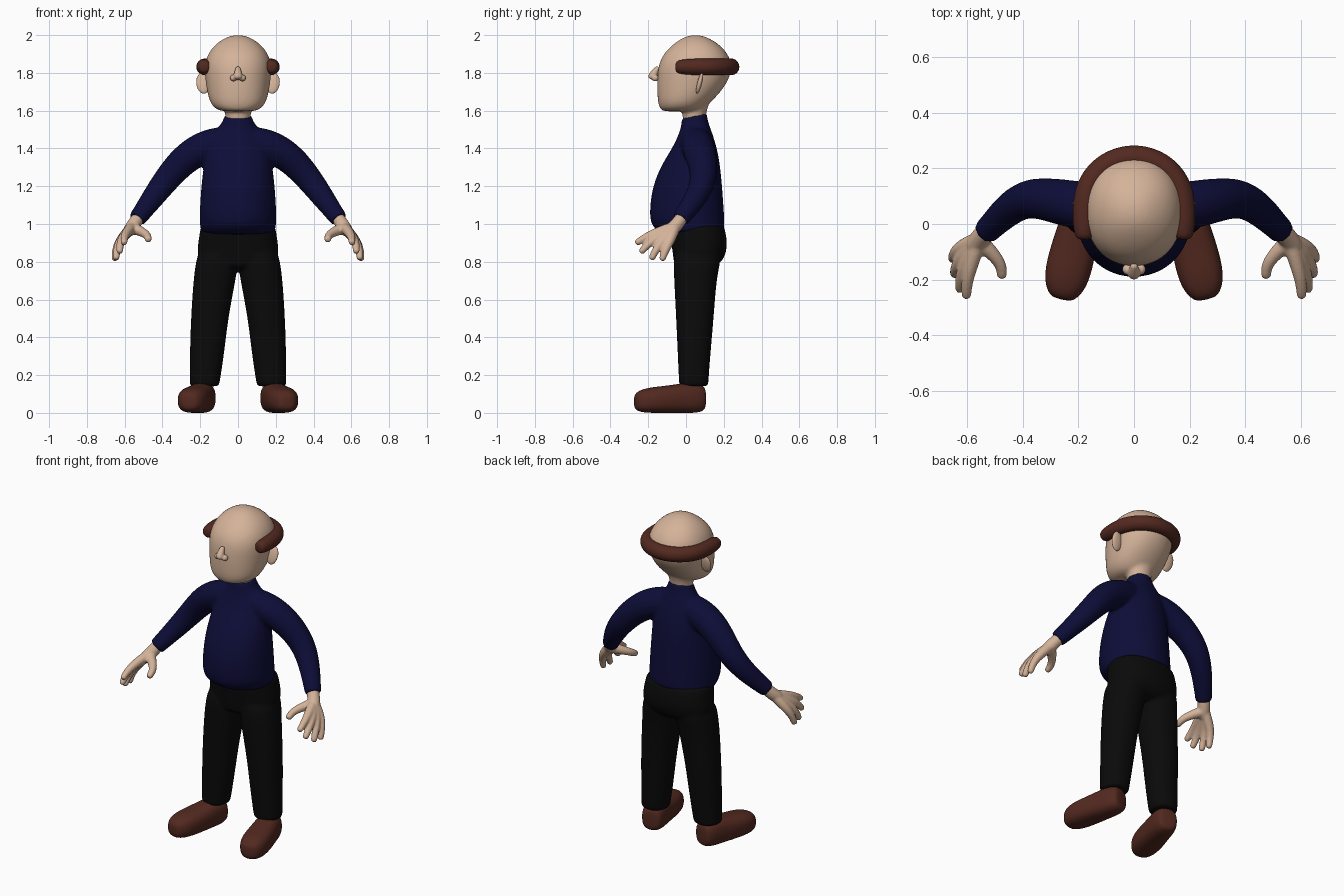
import bpy, bmesh, math
from mathutils import Vector

cube = bpy.data.objects.get("Cube")
if cube:
    bpy.data.objects.remove(cube, do_unlink=True)


def material(name, rgb):
    m = bpy.data.materials.new(name)
    m.use_nodes = True
    m.diffuse_color = (*rgb, 1)
    bsdf = next(n for n in m.node_tree.nodes if n.type == 'BSDF_PRINCIPLED')
    bsdf.inputs["Base Color"].default_value = (*rgb, 1)
    bsdf.inputs["Roughness"].default_value = 0.7
    return m


SKIN = material("skin", (0.66, 0.45, 0.32))
NAVY = material("navy_knit", (0.004, 0.004, 0.04))
BLACK = material("black_cloth", (0.003, 0.003, 0.003))
BROWN = material("brown", (0.085, 0.022, 0.014))
SEGS = 16
GROW = 1.025  # makes up for the shrinking of subdivision


def oval(centre, u, v, power=2):
    """Cross-section spanned by the half-axes u and v."""
    pts = []
    for i in range(SEGS):
        a = math.tau * i / SEGS
        c, s = math.cos(a), math.sin(a)
        c = math.copysign(abs(c) ** (2 / power), c)
        s = math.copysign(abs(s) ** (2 / power), s)
        pts.append(centre + GROW * (u * c + v * s))
    return pts


def loft(bm, rings):
    loops = [[bm.verts.new(p) for p in r] for r in rings]
    faces = [bm.faces.new(loops[0]), bm.faces.new(loops[-1])]
    for a, b in zip(loops, loops[1:]):
        for i in range(SEGS):
            j = (i + 1) % SEGS
            faces.append(bm.faces.new((a[i], a[j], b[j], b[i])))
    bmesh.ops.recalc_face_normals(bm, faces=faces)


def stack(bm, rows, x=0, power=2, tilt=0):
    """Loft of level ovals: height, half width, front y, back y, x offset."""
    rings = []
    for z, rx, front, back, *off in rows:
        mid = Vector((x + (off[0] if off else 0), (front + back) / 2, z))
        rings.append(oval(mid, Vector((rx, 0, 0)),
                          Vector((0, (back - front) / 2, tilt)), power))
    loft(bm, rings)


def tube(bm, path, side=1, flat_end=False):
    """Tapered limb through points given as x, y, z, radius."""
    pts = [Vector((side * x, y, z)) for x, y, z, r in path]
    radii = [p[3] for p in path]
    lead, tail = (pts[0] - pts[1]).normalized(), (pts[-1] - pts[-2]).normalized()
    reach = 0.02 if flat_end else 0.6
    pts = [pts[0] + lead * radii[0] * 0.6] + pts + [pts[-1] + tail * radii[-1] * reach]
    radii = [radii[0] * 0.7] + radii + [radii[-1] * (1 if flat_end else 0.7)]
    rings, u = [], None
    for i, p in enumerate(pts):
        t = (pts[min(i + 1, len(pts) - 1)] - pts[max(i - 1, 0)]).normalized()
        u = t.cross(Vector((0, 1, 0.2))) if u is None else u - t * u.dot(t)
        u.normalize()
        rings.append(oval(p, u * radii[i], t.cross(u) * radii[i]))
    loft(bm, rings)


def ball(bm, centre, radii):
    made = bmesh.ops.create_icosphere(bm, subdivisions=3, radius=1)["verts"]
    for v in made:
        v.co = Vector(c + r * k for c, r, k in zip(centre, radii, v.co))


def finish(name, bm, mat, voxel=0, smooth=0, subdivide=2):
    """Makes the object; a voxel size fuses its overlapping shells."""
    mesh = bpy.data.meshes.new(name)
    bm.to_mesh(mesh)
    bm.free()
    mesh.materials.append(mat)
    for p in mesh.polygons:
        p.use_smooth = True
    obj = bpy.data.objects.new(name, mesh)
    bpy.context.collection.objects.link(obj)
    if subdivide:
        obj.modifiers.new("round", 'SUBSURF').levels = subdivide
        obj.modifiers["round"].render_levels = subdivide
    if voxel:
        fuse = obj.modifiers.new("fuse", 'REMESH')
        fuse.mode, fuse.voxel_size, fuse.use_smooth_shade = 'VOXEL', voxel, True
        relax = obj.modifiers.new("relax", 'SMOOTH')
        relax.factor, relax.iterations = 0.5, smooth
    return obj


# Sweater: round belly and both sleeves fused
bm = bmesh.new()
stack(bm, [(0.955, 0.19, -0.10, 0.20), (0.965, 0.197, -0.13, 0.203),
           (1.0, 0.202, -0.18, 0.203), (1.06, 0.203, -0.195, 0.2),
           (1.2, 0.195, -0.182, 0.19), (1.32, 0.18, -0.135, 0.178),
           (1.42, 0.165, -0.07, 0.155), (1.49, 0.125, -0.038, 0.13),
           (1.53, 0.085, -0.026, 0.115), (1.57, 0.073, -0.022, 0.11),
           (1.575, 0.072, -0.022, 0.11)], tilt=0.015)
for s in (1, -1):
    tube(bm, [(0.08, 0.05, 1.435, 0.085), (0.19, 0.065, 1.405, 0.088),
              (0.29, 0.085, 1.34, 0.08), (0.38, 0.098, 1.235, 0.07),
              (0.45, 0.055, 1.14, 0.06), (0.505, 0, 1.065, 0.05),
              (0.535, -0.03, 1.025, 0.046)], s, flat_end=True)
finish("sweater", bm, NAVY, 0.01, 6)

# Trousers: hips and legs fused
bm = bmesh.new()
stack(bm, [(0.76, 0.14, -0.05, 0.12), (0.79, 0.2, -0.063, 0.185),
           (0.85, 0.217, -0.07, 0.215), (0.92, 0.207, -0.08, 0.217),
           (0.98, 0.198, -0.09, 0.203), (1.0, 0.19, -0.08, 0.195)], power=2.3)
for s in (1, -1):
    stack(bm, [(z, rx, f, b, s * x) for z, rx, f, b, x in (
        (0.14, 0.077, -0.036, 0.117, 0.178), (0.145, 0.078, -0.036, 0.117, 0.178),
        (0.3, 0.09, -0.043, 0.128, 0.165), (0.5, 0.098, -0.052, 0.146, 0.151),
        (0.7, 0.111, -0.062, 0.16, 0.125), (0.79, 0.112, -0.066, 0.18, 0.112),
        (0.88, 0.1, -0.06, 0.19, 0.105))], power=2.2)
finish("trousers", bm, BLACK, 0.01, 4)

# Head and neck
bm = bmesh.new()
stack(bm, [(1.595, 0.07, -0.115, 0.06), (1.605, 0.115, -0.135, 0.085),
           (1.64, 0.147, -0.148, 0.125), (1.7, 0.163, -0.152, 0.185),
           (1.77, 0.173, -0.152, 0.23), (1.84, 0.178, -0.146, 0.245),
           (1.9, 0.16, -0.12, 0.222), (1.95, 0.122, -0.07, 0.178),
           (1.985, 0.07, -0.02, 0.12), (2.0, 0.025, 0.025, 0.075)], power=2.15)
stack(bm, [(1.53, 0.066, -0.018, 0.105), (1.58, 0.067, -0.018, 0.105),
           (1.62, 0.075, -0.02, 0.115), (1.68, 0.09, -0.02, 0.14)])
finish("head", bm, SKIN, 0.009, 4)

# Nose: bridge, tip and two nostril wings
bm = bmesh.new()
tube(bm, [(0, -0.15, 1.825, 0.013), (0, -0.168, 1.8, 0.02), (0, -0.178, 1.778, 0.025)])
for s in (1, -1):
    ball(bm, (s * 0.024, -0.163, 1.773), (0.018, 0.02, 0.018))
finish("nose", bm, SKIN, 0.004, 2)

# Horseshoe of hair round the back of the head
bm = bmesh.new()
arc = [(0.175 * math.cos(a), 0.07 + 0.17 * math.sin(a), 1.832, 0.044)
       for a in (math.pi * i / 14 for i in range(15))]
ends = [(0.178, -0.035, 1.832, 0.037), (0.18, 0.02, 1.832, 0.042)]
tube(bm, ends + arc + [(-x, y, z, r) for x, y, z, r in reversed(ends)])
finish("hair_fringe", bm, BROWN)

# Finger paths: knuckle, middle joint and tip
FINGERS = [((0.59, -0.155, 0.955), (0.602, -0.215, 0.93), (0.603, -0.258, 0.902)),
           ((0.607, -0.14, 0.935), (0.625, -0.2, 0.895), (0.626, -0.235, 0.855)),
           ((0.62, -0.115, 0.92), (0.642, -0.16, 0.865), (0.645, -0.18, 0.82)),
           ((0.628, -0.085, 0.91), (0.648, -0.11, 0.86), (0.652, -0.125, 0.815))]

for s, label in ((1, "left"), (-1, "right")):
    # Hand
    bm = bmesh.new()
    tube(bm, [(0.52, -0.015, 1.045, 0.034), (0.55, -0.045, 1.0, 0.036),
              (0.575, -0.08, 0.965, 0.036)], s)
    for knuckle, joint, tip in FINGERS:
        tube(bm, [(0.558, -0.055, 0.988, 0.03), (*knuckle, 0.026),
                  (*joint, 0.02), (*tip, 0.018)], s)
    tube(bm, [(0.56, -0.06, 0.98, 0.032), (0.515, -0.1, 0.962, 0.026),
              (0.477, -0.145, 0.94, 0.021), (0.475, -0.185, 0.918, 0.019)], s)
    finish(label + "_hand", bm, SKIN, 0.006, 4)

    # Ear
    bm = bmesh.new()
    ball(bm, (0, 0, 0), (0.036, 0.013, 0.057))
    ear = finish(label + "_ear", bm, SKIN, subdivide=0)
    ear.location = (s * 0.185, 0.072, 1.745)
    ear.rotation_euler = (math.radians(-14), s * math.radians(8), 0)

    # Shoe, with the toe turned outward
    bm = bmesh.new()
    heel, toe = Vector((s * 0.172, 0.1, 0)), Vector((s * 0.262, -0.272, 0))
    across = (toe - heel).cross(Vector((0, 0, 1))).normalized()
    rings = []
    for t, half, low, high in ((0, 0.04, 0.03, 0.12), (0.03, 0.058, 0.008, 0.148),
                               (0.15, 0.07, 0, 0.16), (0.32, 0.074, 0, 0.157),
                               (0.5, 0.08, 0, 0.145), (0.7, 0.083, 0, 0.138),
                               (0.86, 0.074, 0.002, 0.128), (0.96, 0.052, 0.01, 0.112),
                               (1, 0.03, 0.03, 0.09)):
        mid = heel.lerp(toe, t) + Vector((0, 0, (low + high) / 2))
        rings.append(oval(mid, across * half, Vector((0, 0, (high - low) / 2)), 2.6))
    loft(bm, rings)
    finish(label + "_shoe", bm, BROWN)
